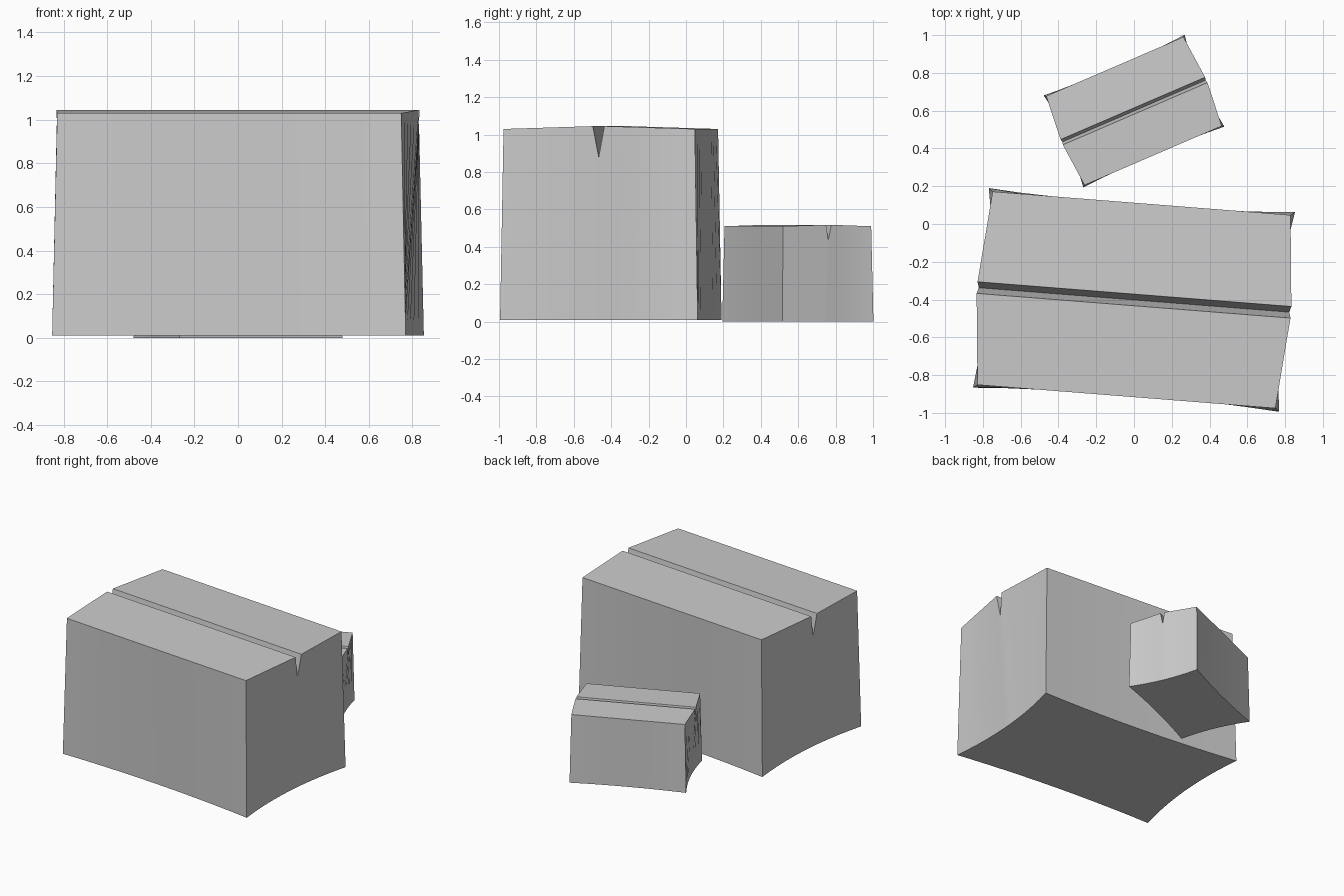
import bpy, bmesh, math

if "Cube" in bpy.data.objects:
    bpy.data.objects.remove(bpy.data.objects["Cube"])

GROOVE = 0.06            # half width of the groove as a share of block half width
U = [-1 + i / 5 for i in range(11)]
half = [GROOVE + (1 - GROOVE) * i / 5 for i in range(6)]
V = [-v for v in reversed(half)] + [0] + half


def shape(u, v, h):
    """Map block coordinates to the bulged, tapered block surface."""
    groove = v == 0 and h == 1
    if groove:
        h = 0.84
    # ends swell at the top and hollow at the bottom, long sides hollow at the bottom
    end = 0.045 * h * (1 - abs(v)) - 0.05 * (1 - h) * (1 - v * v)
    x = u * (0.813 - 0.022 * h + end)
    y = v * (0.53 - 0.017 * h - 0.03 * (1 - h) * (1 - u * u))
    z = 0.87 if groove else h * (1.02 + 0.016 * (1 - abs(v)))
    return x, y, z


def block(name, location, scale, angle):
    bm = bmesh.new()
    top = [[bm.verts.new(shape(u, v, 1)) for v in V] for u in U]
    low = [[bm.verts.new(shape(u, v, 0)) for v in V] for u in U]
    n, m = len(U) - 1, len(V) - 1
    # top and underside
    for g in (top, low):
        for i in range(n):
            for j in range(m):
                bm.faces.new((g[i][j], g[i + 1][j], g[i + 1][j + 1], g[i][j + 1]))
    # long sides
    for j in (0, m):
        for i in range(n):
            bm.faces.new((low[i][j], low[i + 1][j], top[i + 1][j], top[i][j]))
    # ends with the groove notch
    for i in (0, n):
        for j in range(m):
            bm.faces.new((low[i][j], low[i][j + 1], top[i][j + 1], top[i][j]))
    bmesh.ops.recalc_face_normals(bm, faces=bm.faces)
    mesh = bpy.data.meshes.new(name)
    bm.to_mesh(mesh)
    bm.free()
    ob = bpy.data.objects.new(name, mesh)
    bpy.context.collection.objects.link(ob)
    ob.location = location
    ob.scale = (scale,) * 3
    ob.rotation_euler.z = math.radians(angle)
    bpy.ops.object.select_all(action='DESELECT')
    ob.select_set(True)
    bpy.context.view_layer.objects.active = ob
    bpy.ops.object.shade_smooth_by_angle(angle=math.radians(20))


block("large_block", (0, -0.402, 0.01), 1.0, -4.5)
block("small_block", (0, 0.598, 0), 0.5, 23.3)
